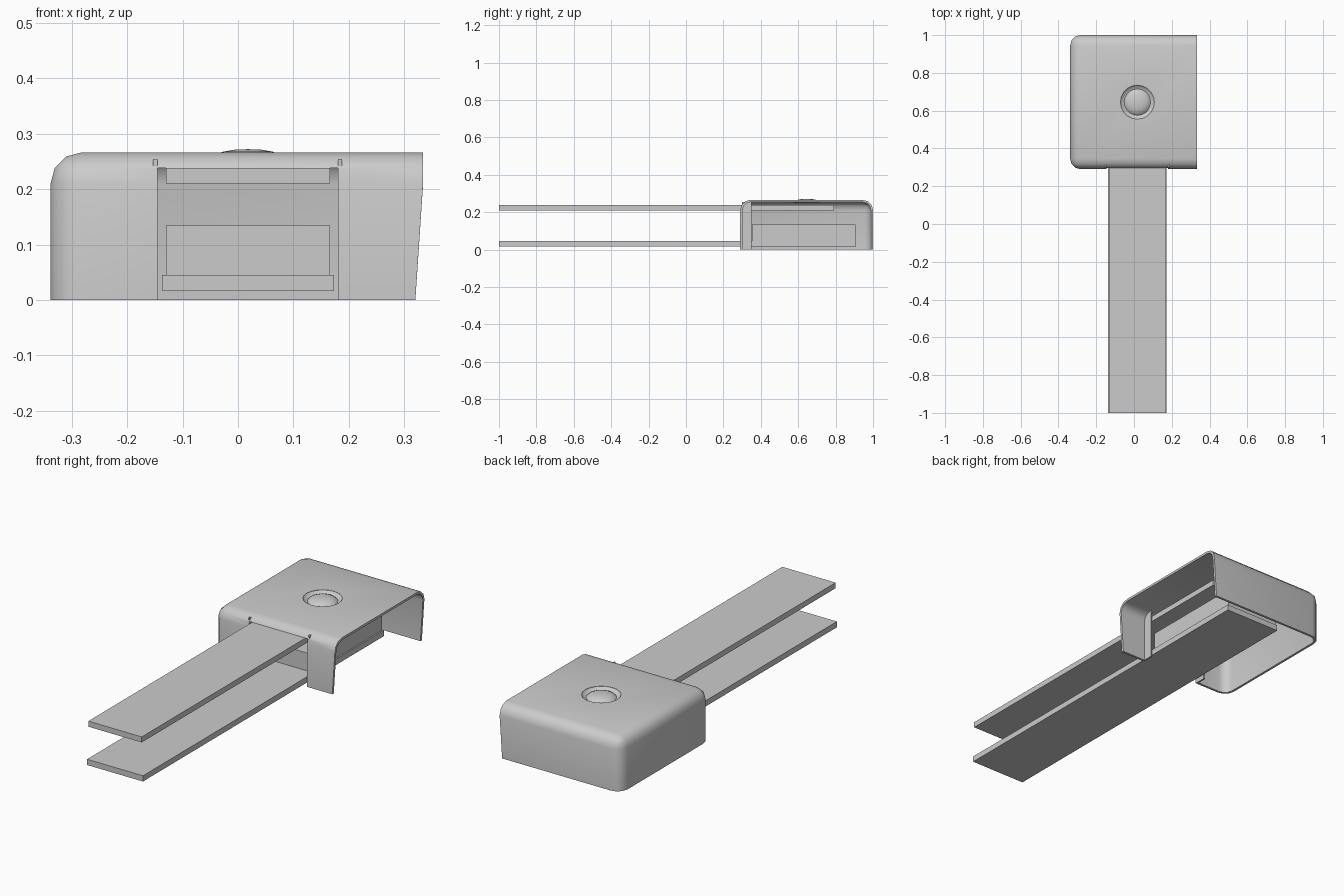
import bpy, bmesh, math
from mathutils import Vector

if "Cube" in bpy.data.objects:
    bpy.data.objects.remove(bpy.data.objects["Cube"])


def add_mesh(name, bm):
    me = bpy.data.meshes.new(name)
    bm.to_mesh(me)
    bm.free()
    ob = bpy.data.objects.new(name, me)
    bpy.context.collection.objects.link(ob)
    return ob


def box_bm(x0, x1, y0, y1, z0, z1):
    bm = bmesh.new()
    bmesh.ops.create_cube(bm, size=1)
    for v in bm.verts:
        v.co = Vector((x0 if v.co.x < 0 else x1, y0 if v.co.y < 0 else y1, z0 if v.co.z < 0 else z1))
    return bm


def box(name, *b):
    return add_mesh(name, box_bm(*b))


def smooth(ob, angle=35):
    bpy.ops.object.select_all(action='DESELECT')
    bpy.context.view_layer.objects.active = ob
    ob.select_set(True)
    bpy.ops.object.shade_smooth_by_angle(angle=math.radians(angle))


CX, CY = 0.018, 0.645

# Housing: rounded box, open underneath and on the right side
bm = box_bm(-0.338, 0.40, 0.29, 1.0, 0, 0.266)
bottom = [f for f in bm.faces if f.normal.z < -0.9]
bmesh.ops.delete(bm, geom=bottom, context='FACES')
edges = [e for e in bm.edges if not all(v.co.z < 0.01 for v in e.verts)]
bmesh.ops.bevel(bm, geom=edges, offset=0.055, segments=3, profile=0.5, affect='EDGES')
bmesh.ops.bisect_plane(bm, geom=bm.verts[:] + bm.edges[:] + bm.faces[:], dist=1e-5,
                       plane_co=(0.334, 0, 0), plane_no=(1, 0, 0), clear_outer=True)
for v in bm.verts:
    if v.co.x > 0.33 and v.co.z < 0.01:
        v.co.x = 0.32
housing = add_mesh("housing", bm)
sol = housing.modifiers.new("thickness", 'SOLIDIFY')
sol.thickness = 0.012
sol.offset = -1

# Cutters: front slot and round button recess
slot = box("slot_cutter", -0.145, 0.18, 0.2, 0.36, -0.1, 0.238)
bm = bmesh.new()
bmesh.ops.create_cone(bm, cap_ends=True, segments=20, radius1=0.09, radius2=0.09, depth=0.1)
bmesh.ops.translate(bm, verts=bm.verts, vec=(CX, CY, 0.27))
hole = add_mesh("hole_cutter", bm)
for c in (slot, hole):
    c.hide_render = True
    m = housing.modifiers.new("cut", 'BOOLEAN')
    m.operation = 'DIFFERENCE'
    m.solver = 'EXACT'
    m.object = c
bpy.context.view_layer.objects.active = housing
housing.select_set(True)
for m in [m.name for m in housing.modifiers]:
    bpy.ops.object.modifier_apply(modifier=m)
for c in (slot, hole):
    bpy.data.objects.remove(c)
smooth(housing)

# Button: dished ring with a low dome, turned about its centre
prof = [(0.091, 0.266), (0.084, 0.257), (0.07, 0.252), (0.06, 0.261),
        (0.045, 0.2675), (0.024, 0.271), (0, 0.272)]
bm = bmesh.new()
vs = [bm.verts.new((CX + r, CY, z)) for r, z in prof]
es = [bm.edges.new(p) for p in zip(vs, vs[1:])]
bmesh.ops.spin(bm, geom=vs + es, cent=(CX, CY, 0), axis=(0, 0, 1),
               angle=math.tau, steps=20)
bmesh.ops.remove_doubles(bm, verts=bm.verts, dist=1e-4)
bmesh.ops.recalc_face_normals(bm, faces=bm.faces)
if sum(f.normal.z for f in bm.faces) < 0:
    bmesh.ops.reverse_faces(bm, faces=bm.faces)
smooth(add_mesh("button", bm))

# Short returns beside the front slot
box("slot_return_left", -0.153, -0.145, 0.30, 0.35, 0, 0.254)
box("slot_return_right", 0.18, 0.188, 0.30, 0.35, 0, 0.254)

# Two long straps and the block held inside
box("upper_strap", -0.13, 0.166, -1, 0.79, 0.21, 0.238)
box("lower_strap", -0.137, 0.173, -1, 0.91, 0.016, 0.045)
box("inner_block", -0.13, 0.166, 0.352, 0.905, 0.04, 0.134)
